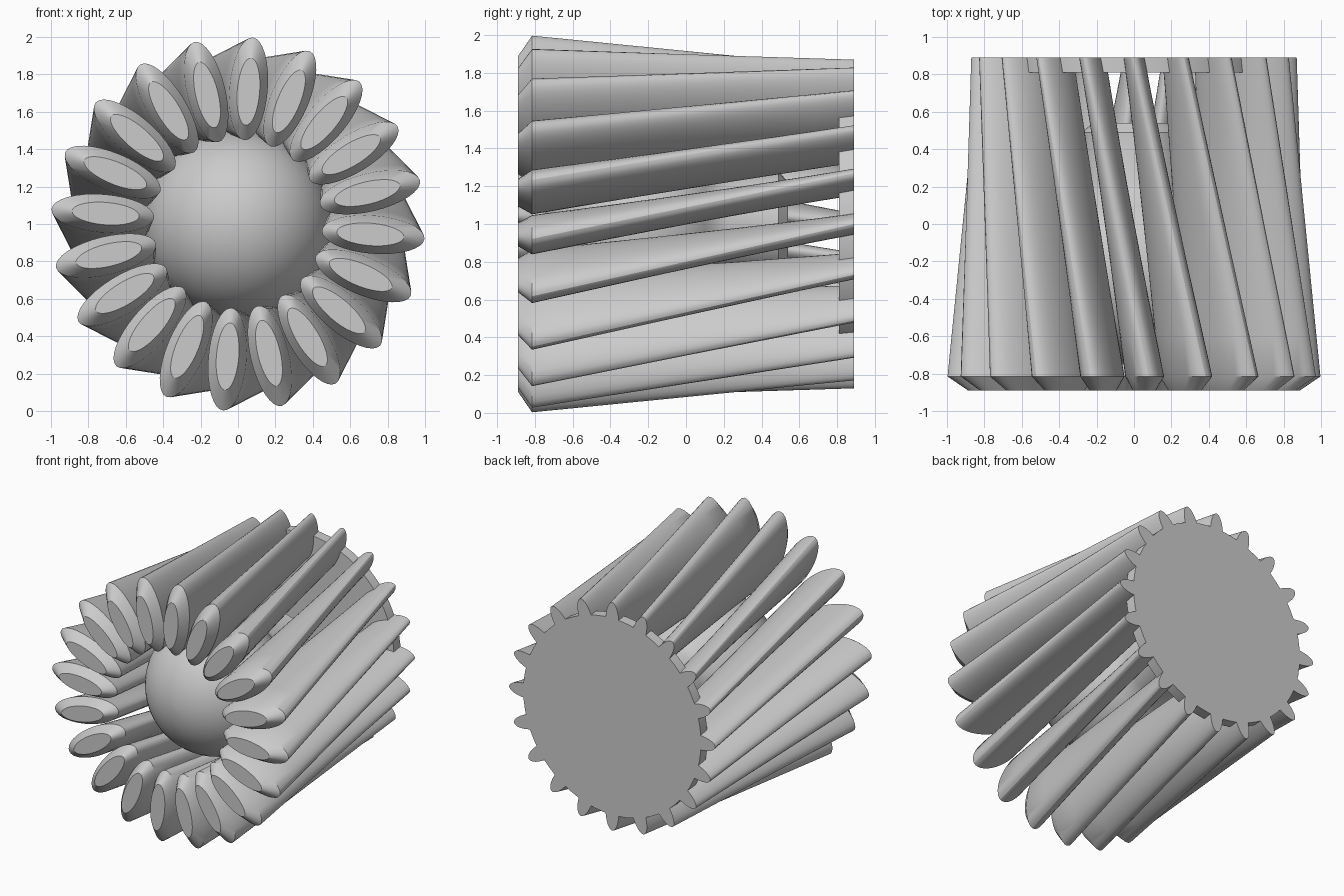
import bpy, bmesh, math

if "Cube" in bpy.data.objects:
    bpy.data.objects.remove(bpy.data.objects["Cube"])

CZ = 1.0       # height of the central axis
COUNT = 20     # number of vanes
SIDES = 32


def finish(bm, name, angle=30):
    bmesh.ops.recalc_face_normals(bm, faces=bm.faces)
    mesh = bpy.data.meshes.new(name)
    bm.to_mesh(mesh)
    bm.free()
    ob = bpy.data.objects.new(name, mesh)
    bpy.context.collection.objects.link(ob)
    bpy.ops.object.select_all(action='DESELECT')
    ob.select_set(True)
    bpy.context.view_layer.objects.active = ob
    bpy.ops.object.shade_smooth_by_angle(angle=math.radians(angle))
    return ob


def bridge(bm, rings):
    """Skin a list of vertex rings and cap both ends."""
    n = len(rings[0])
    for a, b in zip(rings, rings[1:]):
        for i in range(n):
            j = (i + 1) % n
            bm.faces.new((a[i], a[j], b[j], b[i]))
    bm.faces.new(rings[0])
    bm.faces.new(rings[-1])


def section(y, deg, radius, length, width):
    """Ellipse pointing outward from the axis, at an angle from the top."""
    t = math.radians(deg)
    pts = []
    for k in range(SIDES):
        a = 2 * math.pi * k / SIDES
        u, v = radius + length * math.cos(a), width * math.sin(a)
        pts.append((u * math.sin(t) + v * math.cos(t), y,
                    CZ + u * math.cos(t) - v * math.sin(t)))
    return pts


def lathe(name, profile, sides=64):
    """Turn a (radius, y) profile around the central axis."""
    bm = bmesh.new()
    rings = []
    for r, y in profile:
        rings.append([bm.verts.new((r * math.sin(2 * math.pi * k / sides), y,
                                    CZ + r * math.cos(2 * math.pi * k / sides)))
                      for k in range(sides)])
    bridge(bm, rings)
    return finish(bm, name)


# Slanted vanes: straight, tapering to the back, bevelled at the front
for i in range(COUNT):
    t = 4.5 + 360 / COUNT * i
    tip = section(-0.89, t, 0.71, 0.18, 0.06)
    front = section(-0.815, t, 0.725, 0.275, 0.102)
    back = section(0.89, t - 22.5, 0.72, 0.15, 0.056)
    bm = bmesh.new()
    rings = [[bm.verts.new(p) for p in tip]]
    for s in range(9):
        f = s / 8
        rings.append([bm.verts.new([a + (b - a) * f for a, b in zip(p, q)])
                      for p, q in zip(front, back)])
    bridge(bm, rings)
    finish(bm, "vane_%02d" % (i + 1))

# Back plate joining the vanes
lathe("back_plate", [(0.75, 0.81), (0.75, 0.89)])

# Core with a domed front and a narrower rear
dome = [(0.5 * math.sin(a), -0.25 - 0.5 * math.cos(a))
        for a in [math.radians(1 + 7 * k) for k in range(21)]]
lathe("core", dome + [(0.28, 0.22), (0.28, 0.49), (0.22, 0.54)])
